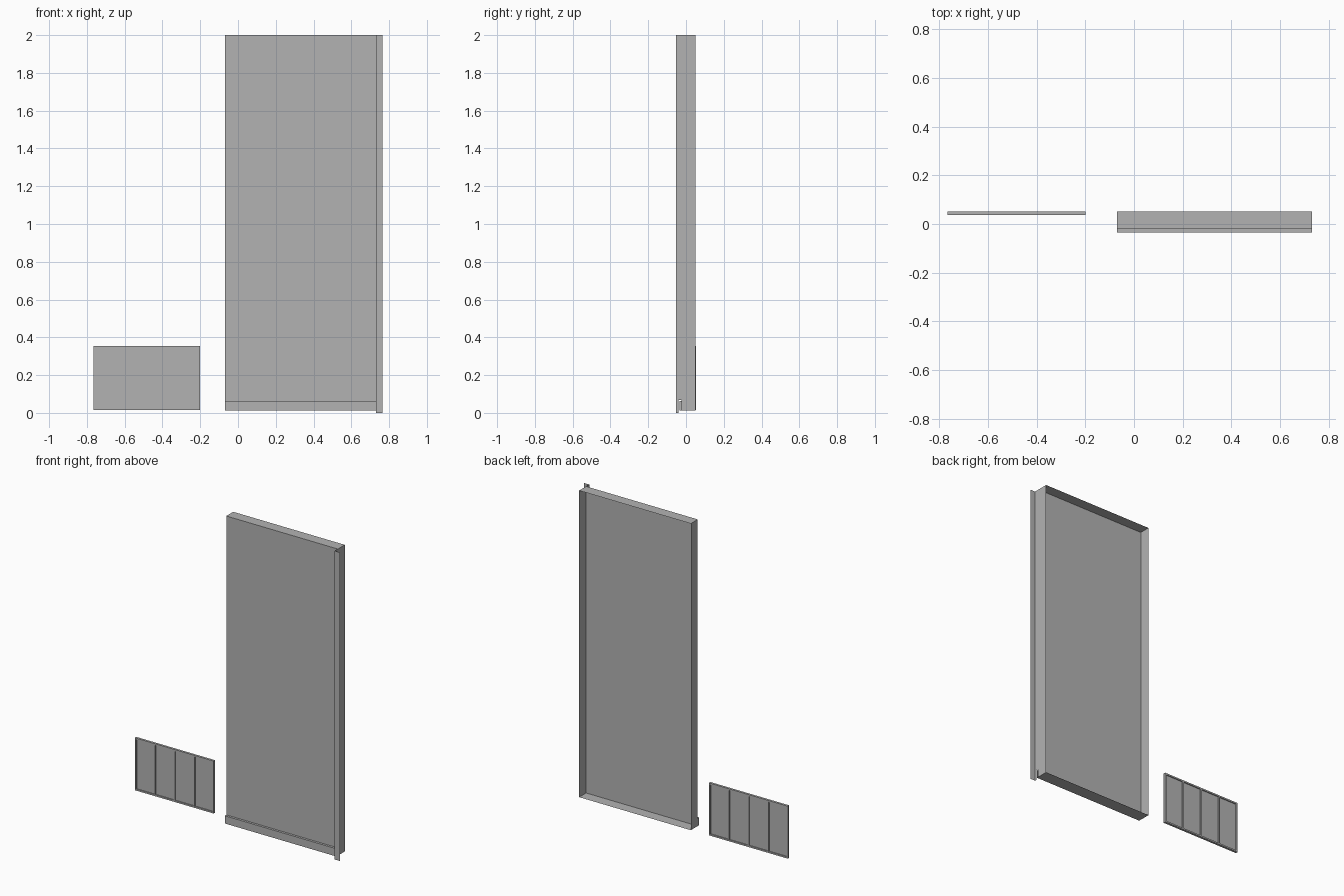
import bpy
import bmesh
from mathutils import Vector

old = bpy.data.objects.get("Cube")
if old:
    bpy.data.objects.remove(old, do_unlink=True)

grey = bpy.data.materials.new("plain grey")
grey.use_nodes = True
grey.diffuse_color = (0.45, 0.45, 0.45, 1)
grey.node_tree.nodes["Principled BSDF"].inputs["Base Color"].default_value = grey.diffuse_color


def finish(name, bm):
    mesh = bpy.data.meshes.new(name)
    bm.to_mesh(mesh)
    bm.free()
    mesh.materials.append(grey)
    obj = bpy.data.objects.new(name, mesh)
    bpy.context.collection.objects.link(obj)
    return obj


def sheet(name, points):
    """Thin metal sheet from one outline."""
    bm = bmesh.new()
    bm.faces.new([bm.verts.new(p) for p in points])
    return finish(name, bm)


def folded(name, profile, x0, x1):
    """Sheet folded along a (y, z) profile and run along x."""
    bm = bmesh.new()
    rows = [[bm.verts.new((x, y, z)) for x in (x0, x1)] for y, z in profile]
    for a, b in zip(rows, rows[1:]):
        bm.faces.new((a[0], b[0], b[1], a[1]))
    return finish(name, bm)


def box(name, lo, hi):
    bm = bmesh.new()
    bmesh.ops.create_cube(bm, size=1)
    lo, hi = Vector(lo), Vector(hi)
    for v in bm.verts:
        v.co = (lo + hi) / 2 + v.co * (hi - lo)
    return finish(name, bm)


# Door pan: top return, front skin and bottom return, open at the back
left, right = -0.07, 0.73
front, back = -0.02, 0.051
base, top = 0.013, 2.0
kick_y, kick_z = -0.035, 0.063
folded("door_skin", [(back, top), (front, top), (front, base), (back, base)], left, right)
sheet("door_plain_side", [(left, back, base), (left, front, base),
                          (left, front, top), (left, back, top)][::-1])

# Raised strip across the foot of the door
folded("kick_strip", [(front, kick_z), (kick_y, kick_z), (kick_y, base), (front, base)], left, right)
sheet("kick_strip_end", [(left, front, base), (left, kick_y, base),
                         (left, kick_y, kick_z), (left, front, kick_z)][::-1])

# Deep side with a slot around the strip, and its outward flange
lip = -0.052
side = [(lip, 0), (-0.04, 0), (-0.04, 0.068), (-0.024, 0.068),
        (-0.024, base), (back, base), (back, top), (lip, top)]
sheet("door_flanged_side", [(right, y, z) for y, z in side])
sheet("door_flange", [(right, lip, 0), (0.766, lip, 0), (0.766, lip, top), (right, lip, top)])

# Small four-pane panel: rim, dividers and a recessed sheet
x0, x1, y0, y1, z0, z1 = -0.766, -0.2, 0.037, 0.052, 0.015, 0.355
rim = 0.01
box("panel_rim_bottom", (x0, y0, z0), (x1, y1, z0 + rim))
box("panel_rim_top", (x0, y0, z1 - rim), (x1, y1, z1))
box("panel_rim_right", (x0, y0, z0 + rim), (x0 + rim, y1, z1 - rim))
box("panel_rim_left", (x1 - rim, y0, z0 + rim), (x1, y1, z1 - rim))
for i in (1, 2, 3):
    x = x0 + (x1 - x0) * i / 4
    box(f"panel_divider_{i}", (x - rim / 2, y0, z0 + rim), (x + rim / 2, y1, z1 - rim))
box("panel_sheet", (x0 + rim, 0.0435, z0 + rim), (x1 - rim, 0.0455, z1 - rim))
